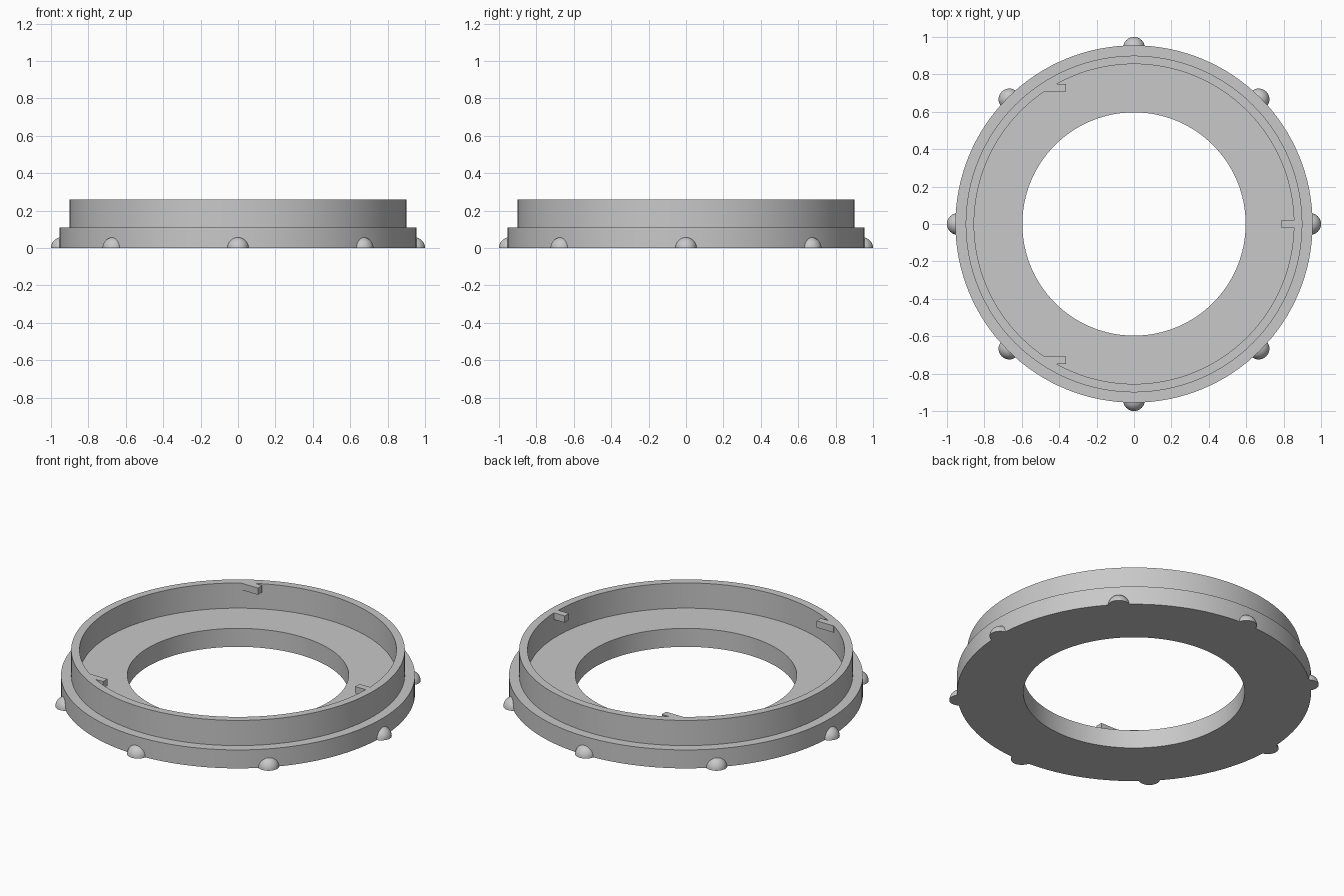
import bpy
import bmesh
import math
from mathutils import Matrix, Vector

cube = bpy.data.objects.get("Cube")
if cube:
    bpy.data.objects.remove(cube, do_unlink=True)

grey = bpy.data.materials.new("plain_grey")
grey.use_nodes = True
colour = (0.58, 0.58, 0.58, 1)
grey.diffuse_color = colour
grey.node_tree.nodes["Principled BSDF"].inputs["Base Color"].default_value = colour


def add_object(name, bm, smooth=True):
    bmesh.ops.recalc_face_normals(bm, faces=bm.faces[:])
    mesh = bpy.data.meshes.new(name)
    bm.to_mesh(mesh)
    bm.free()
    mesh.materials.append(grey)
    obj = bpy.data.objects.new(name, mesh)
    bpy.context.collection.objects.link(obj)
    if smooth:
        bpy.ops.object.select_all(action="DESELECT")
        obj.select_set(True)
        bpy.context.view_layer.objects.active = obj
        bpy.ops.object.shade_smooth_by_angle(angle=math.radians(30))
    return obj


def revolve(name, profile, steps, closed):
    """Turn a (radius, height) profile about the z axis."""
    bm = bmesh.new()
    verts = [bm.verts.new((r, 0, z)) for r, z in profile]
    pairs = list(zip(verts, verts[1:]))
    if closed:
        pairs.append((verts[-1], verts[0]))
    edges = [bm.edges.new(p) for p in pairs]
    bmesh.ops.spin(bm, geom=verts + edges, cent=(0, 0, 0), axis=(0, 0, 1),
                   angle=math.tau, steps=steps)
    bmesh.ops.remove_doubles(bm, verts=bm.verts[:], dist=0.0001)
    return add_object(name, bm)


# Flanged ring: wide base, raised thin wall and flat inner floor
HOLE, INNER, OUTER, FLANGE = 0.597, 0.855, 0.9, 0.955
FLOOR, TOP = 0.11, 0.26
revolve("flanged_ring",
        [(HOLE, 0), (FLANGE, 0), (FLANGE, FLOOR), (OUTER, FLOOR),
         (OUTER, TOP), (INNER, TOP), (INNER, FLOOR), (HOLE, FLOOR)], 128, True)

# Eight half-round grip bumps around the base
R = 0.058
arc = [(R * math.cos(a), R * math.sin(a))
       for a in (i * math.pi / 16 for i in range(8))]
for i in range(8):
    bump = revolve(f"grip_bump_{i + 1}", [(0, 0)] + arc + [(0, R)], 32, False)
    a = i * math.tau / 8
    bump.location = (0.942 * math.cos(a), 0.942 * math.sin(a), 0)

# Three locking tabs flush with the top of the wall, all lying along x
for i in range(3):
    a = i * math.tau / 3
    centre = Vector((0.841 * math.cos(a), 0.841 * math.sin(a), TOP - 0.02))
    bm = bmesh.new()
    size = Matrix.Diagonal((0.112, 0.04, 0.04, 1))
    bmesh.ops.create_cube(bm, size=1, matrix=Matrix.Translation(centre) @ size)
    add_object(f"locking_tab_{i + 1}", bm, smooth=False)
